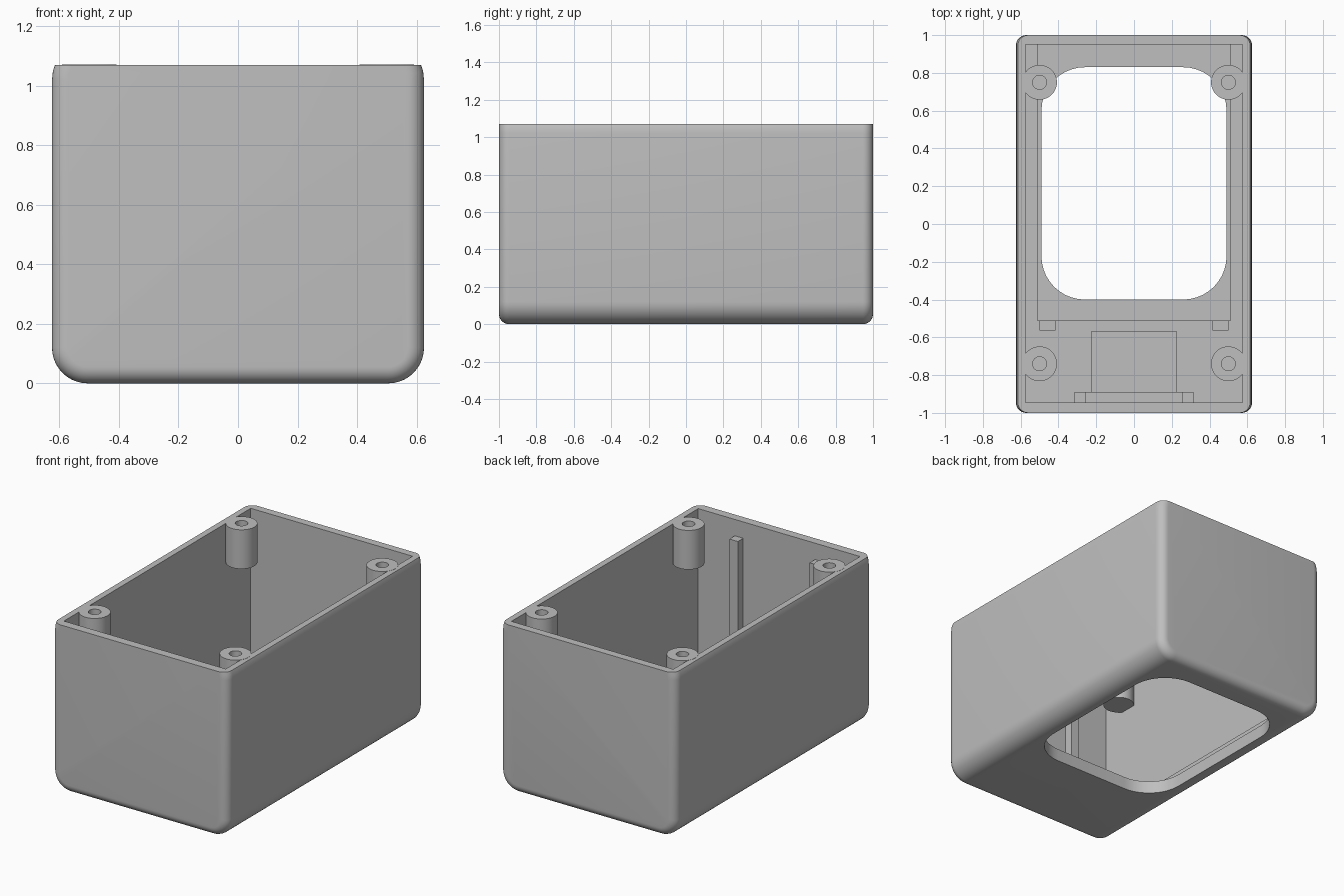
import bpy, bmesh, math

if "Cube" in bpy.data.objects:
    bpy.data.objects.remove(bpy.data.objects["Cube"])

H = 1.07                      # rim height
FLOOR, STEP = 0.08, 0.12      # thin floor, raised floor step

grey = bpy.data.materials.new("plastic_grey")
grey.diffuse_color = (0.52, 0.52, 0.52, 1)
grey.use_nodes = True
grey.node_tree.nodes["Principled BSDF"].inputs["Base Color"].default_value = grey.diffuse_color


def finish(name, bm):
    bmesh.ops.recalc_face_normals(bm, faces=bm.faces)
    me = bpy.data.meshes.new(name)
    bm.to_mesh(me)
    bm.free()
    ob = bpy.data.objects.new(name, me)
    bpy.context.collection.objects.link(ob)
    me.materials.append(grey)
    return ob


def prism(name, pts, direction):
    """Extrude a closed outline of 3D points along a direction."""
    bm = bmesh.new()
    face = bm.faces.new([bm.verts.new(p) for p in pts])
    new = bmesh.ops.extrude_face_region(bm, geom=[face])["geom"]
    bmesh.ops.translate(bm, vec=direction,
                        verts=[v for v in new if isinstance(v, bmesh.types.BMVert)])
    return finish(name, bm)


def box(name, x0, x1, y0, y1, z0, z1):
    return prism(name, [(x0, y0, z0), (x1, y0, z0), (x1, y1, z0), (x0, y1, z0)], (0, 0, z1 - z0))


def cylinder(name, x, y, r, z0, z1, n=48):
    pts = [(x + r * math.cos(2 * math.pi * i / n), y + r * math.sin(2 * math.pi * i / n), z0)
           for i in range(n)]
    return prism(name, pts, (0, 0, z1 - z0))


def arc(cx, cy, r, start, n=10):
    """Quarter circle beginning at a given angle in degrees."""
    return [(cx + r * math.cos(math.radians(start + 90 * i / n)),
             cy + r * math.sin(math.radians(start + 90 * i / n))) for i in range(n + 1)]


def cut(ob, cutter):
    mod = ob.modifiers.new("cut", 'BOOLEAN')
    mod.operation, mod.solver, mod.object = 'DIFFERENCE', 'EXACT', cutter
    bpy.context.view_layer.objects.active = ob
    bpy.ops.object.modifier_apply(modifier=mod.name)
    bpy.data.objects.remove(cutter)


def smooth(ob):
    bpy.ops.object.select_all(action='DESELECT')
    ob.select_set(True)
    bpy.context.view_layer.objects.active = ob
    bpy.ops.object.shade_smooth_by_angle(angle=math.radians(32))


# Case body: rounded cross-section run along y, with rounded ends
R = 0.12
half = arc(0.625 - R, R, R, -90) + [(0.625, 1.02), (0.622, 1.05), (0.615, H)]
outline = half + [(-x, z) for x, z in reversed(half)]
bm = bmesh.new()
face = bm.faces.new([bm.verts.new((x, -1, z)) for x, z in outline])
new = bmesh.ops.extrude_face_region(bm, geom=[face])["geom"]
bmesh.ops.translate(bm, vec=(0, 2, 0), verts=[v for v in new if isinstance(v, bmesh.types.BMVert)])
ends = [e for e in bm.edges
        if abs(e.verts[0].co.y - e.verts[1].co.y) < 0.01
        and not all(v.co.z > H - 0.001 for v in e.verts)]
bmesh.ops.recalc_face_normals(bm, faces=bm.faces)
bmesh.ops.bevel(bm, geom=ends, offset=0.055, offset_type='OFFSET', segments=8,
                profile=0.5, affect='EDGES', clamp_overlap=False)
case = finish("case_body", bm)

# Cavity, sunken floor, front pocket and rounded floor opening
cut(case, box("cavity", -0.575, 0.575, -0.945, 0.95, STEP, 1.3))
cut(case, box("sunken_floor", -0.51, 0.51, -0.51, 0.95, FLOOR, 0.5))
cut(case, box("front_pocket", -0.225, 0.225, -0.89, -0.57, FLOOR, 0.5))
r = 0.23
window = (arc(0.49 - r, 0.83 - r, r, 0) + arc(r - 0.49, 0.83 - r, r, 90)
          + arc(r - 0.49, r - 0.4, r, 180) + arc(0.49 - r, r - 0.4, r, 270))
cut(case, prism("opening", [(x, y, -0.2) for x, y in window], (0, 0, 0.6)))
smooth(case)

# Low ledge between the guide rails
box("front_ledge", -0.255, 0.255, -0.95, -0.89, STEP - 0.01, STEP + 0.03)

for side, s in (("left", -1), ("right", 1)):
    # Screw bosses with blind holes
    for end, y in (("front", -0.74), ("back", 0.75)):
        boss = cylinder(f"screw_boss_{end}_{side}", s * 0.5, y, 0.092, 0.82, H + 0.001)
        cut(boss, cylinder("hole", s * 0.5, y, 0.037, 0.88, 1.3, 32))
        smooth(boss)
    # Upright guide rails and small floor tabs
    xa, xb = sorted((s * 0.255, s * 0.315))
    box(f"guide_rail_{side}", xa, xb, -0.95, -0.89, STEP - 0.01, 0.965)
    xa, xb = sorted((s * 0.415, s * 0.5))
    box(f"floor_tab_{side}", xa, xb, -0.565, -0.51, STEP - 0.01, 0.16)
